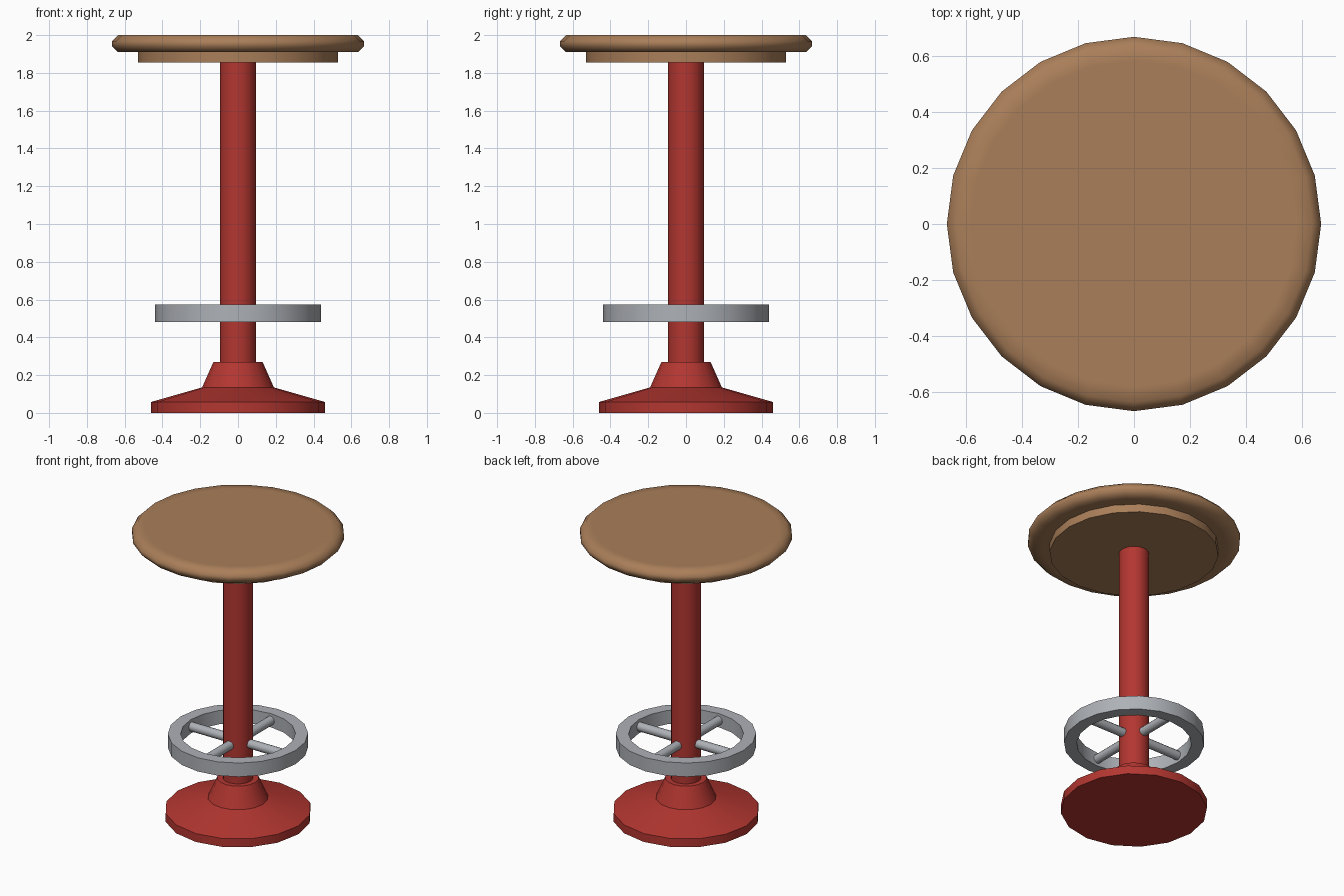
import bpy, bmesh
from math import cos, sin, pi, radians
from mathutils import Matrix

default = bpy.data.objects.get("Cube")
if default:
    bpy.data.objects.remove(default, do_unlink=True)


def material(name, rgb):
    m = bpy.data.materials.new(name)
    m.use_nodes = True
    m.diffuse_color = (*rgb, 1)
    m.node_tree.nodes["Principled BSDF"].inputs["Base Color"].default_value = (*rgb, 1)
    return m


wood = material("brown wood", (0.40, 0.21, 0.10))
red = material("red paint", (0.45, 0.037, 0.03))
steel = material("grey steel", (0.42, 0.44, 0.47))


def finish(name, bm, mat, angle):
    bmesh.ops.recalc_face_normals(bm, faces=bm.faces)
    mesh = bpy.data.meshes.new(name)
    bm.to_mesh(mesh)
    bm.free()
    mesh.materials.append(mat)
    obj = bpy.data.objects.new(name, mesh)
    bpy.context.collection.objects.link(obj)
    bpy.ops.object.select_all(action="DESELECT")
    obj.select_set(True)
    bpy.context.view_layer.objects.active = obj
    bpy.ops.object.shade_smooth_by_angle(angle=radians(angle))
    return obj


def lathe(name, profile, sides, mat, angle=30, hollow=False):
    """Spin (radius, height) points round z, capped unless hollow."""
    bm = bmesh.new()
    rings = [[bm.verts.new((r * cos(2 * pi * i / sides), r * sin(2 * pi * i / sides), z))
              for i in range(sides)] for r, z in profile]
    pairs = list(zip(rings, rings[1:]))
    if hollow:
        pairs.append((rings[-1], rings[0]))
    else:
        bm.faces.new(rings[0])
        bm.faces.new(rings[-1])
    for a, b in pairs:
        for i in range(sides):
            j = (i + 1) % sides
            bm.faces.new((a[i], a[j], b[j], b[i]))
    return finish(name, bm, mat, angle)


# Seat with a rounded rim, and the disc beneath it
lathe("seat", [(0.58, 1.91), (0.635, 1.91), (0.667, 1.942), (0.667, 1.968),
               (0.635, 2.0), (0.58, 2.0)], 24, wood, angle=80)
lathe("seat_support", [(0.53, 1.855), (0.53, 1.915)], 20, wood)

# Column and flared foot
lathe("column", [(0.095, 0.2), (0.095, 1.86)], 20, red)
lathe("base", [(0.46, 0), (0.46, 0.058), (0.19, 0.135), (0.13, 0.27)], 16, red)

# Foot ring with four spokes
lathe("foot_ring", [(0.36, 0.48), (0.44, 0.48), (0.44, 0.575), (0.36, 0.575)],
      20, steel, hollow=True)
for k, side in enumerate(("left", "back", "right", "front")):
    bm = bmesh.new()
    place = (Matrix.Rotation(k * pi / 2, 4, "Z") @ Matrix.Translation((0.22, 0, 0.528))
             @ Matrix.Rotation(pi / 2, 4, "Y"))
    bmesh.ops.create_cone(bm, cap_ends=True, segments=12, radius1=0.03,
                          radius2=0.03, depth=0.3, matrix=place)
    finish(f"spoke_{side}", bm, steel, 40)
